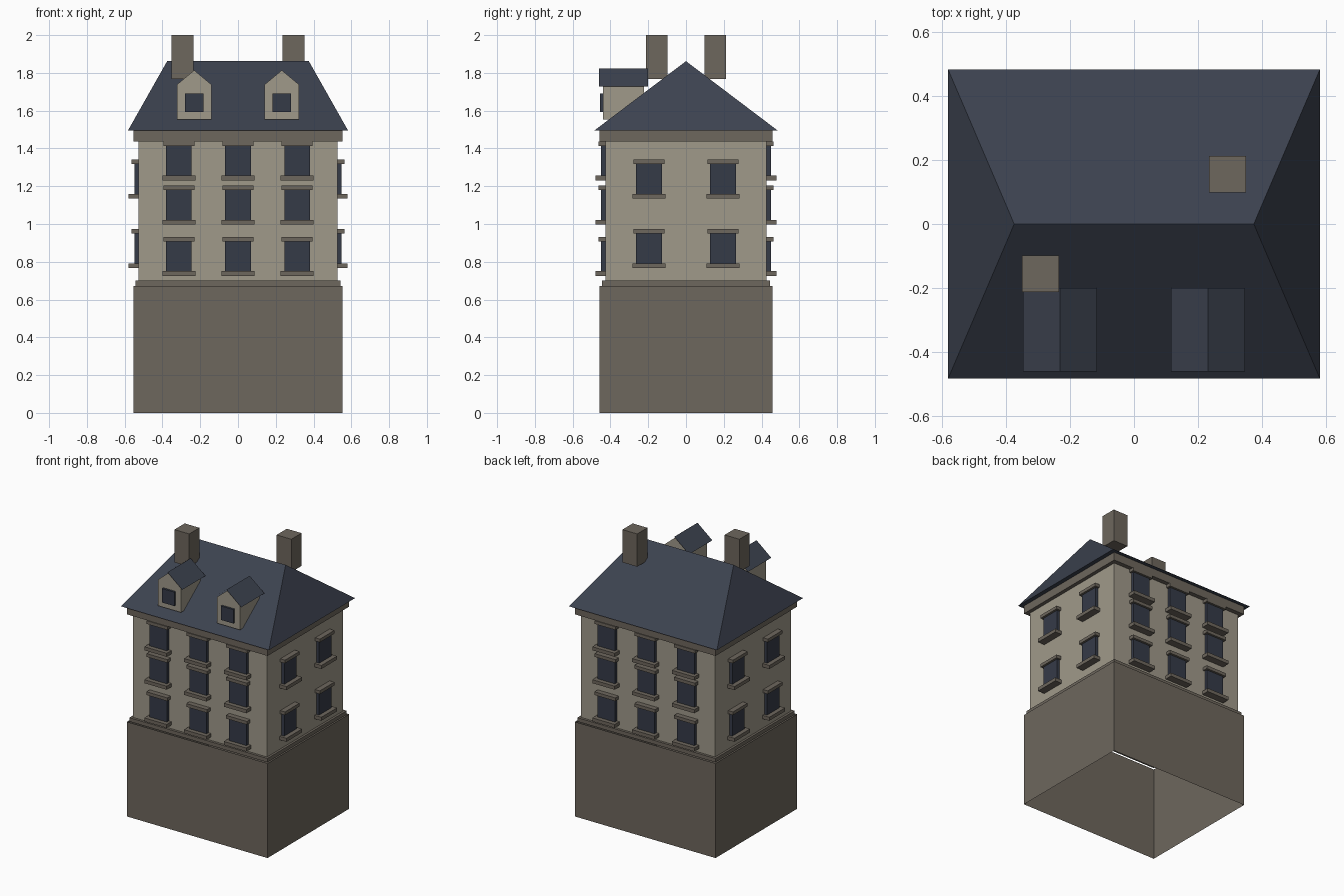
import bpy

if "Cube" in bpy.data.objects:
    bpy.data.objects.remove(bpy.data.objects["Cube"], do_unlink=True)


def material(name, rgb):
    m = bpy.data.materials.new(name)
    m.use_nodes = True
    m.diffuse_color = (*rgb, 1)
    bsdf = m.node_tree.nodes["Principled BSDF"]
    bsdf.inputs["Base Color"].default_value = (*rgb, 1)
    bsdf.inputs["Roughness"].default_value = 0.9
    return m


PLASTER = material("pale plaster", (0.35, 0.32, 0.255))
STONE = material("brown stone", (0.155, 0.135, 0.11))
SLATE = material("blue slate", (0.045, 0.054, 0.078))
GLASS = material("dark glass", (0.036, 0.043, 0.064))


def build(name, verts, faces, mat):
    mesh = bpy.data.meshes.new(name)
    mesh.from_pydata(verts, [], faces)
    mesh.materials.append(mat)
    ob = bpy.data.objects.new(name, mesh)
    bpy.context.collection.objects.link(ob)
    return ob


SIDES = [(0, 1, 5, 4), (1, 2, 6, 5), (2, 3, 7, 6), (3, 0, 4, 7)]
CAPS = [(3, 2, 1, 0), (4, 5, 6, 7)]


def box(name, xs, ys, zs, mat, capped=True):
    x0, x1 = sorted(xs)
    y0, y1 = sorted(ys)
    verts = [(x, y, z) for z in zs
             for x, y in ((x0, y0), (x1, y0), (x1, y1), (x0, y1))]
    return build(name, verts, SIDES + (CAPS if capped else []), mat)


def block(name, hx, hy, z0, z1, mat, capped=True):
    return box(name, (-hx, hx), (-hy, hy), (z0, z1), mat, capped)


# Main masses: the base is an open shell
WALL_X, WALL_Y = 0.527, 0.427
block("base", 0.553, 0.458, 0, 0.673, STONE, capped=False)
block("base_band", 0.543, 0.445, 0.673, 0.7, STONE)
block("walls", WALL_X, WALL_Y, 0.67, 1.44, PLASTER)
block("cornice", 0.553, 0.458, 1.437, 1.495, STONE)

# Hipped roof
RX, RY, EAVE, RIDGE, RIDGE_X = 0.582, 0.484, 1.496, 1.862, 0.375
build("main_roof",
      [(-RX, -RY, EAVE), (RX, -RY, EAVE), (RX, RY, EAVE), (-RX, RY, EAVE),
       (-RIDGE_X, 0, RIDGE), (RIDGE_X, 0, RIDGE)],
      [(0, 1, 5, 4), (1, 2, 5), (2, 3, 4, 5), (3, 0, 4), (3, 2, 1, 0)], SLATE)


# Windows: glass panel, sill and lintel standing out from the wall
def window(side, sign, across, z):
    parts = (("glass", 0.068, z, z + 0.158, 0.022, GLASS),
             ("sill", 0.088, z - 0.025, z, 0.053, STONE),
             ("lintel", 0.082, z + 0.158, z + 0.181, 0.037, STONE))
    for part, half, z0, z1, depth, mat in parts:
        span = (across - half, across + half)
        wall = WALL_Y if side in ("front", "back") else WALL_X
        out = (sign * (wall - 0.01), sign * (wall + depth))
        xs, ys = (span, out) if wall == WALL_Y else (out, span)
        box(f"{side}_window_{part}", xs, ys, (z0, z1), mat)


for side, sign in (("front", -1), ("back", 1)):
    for z in (0.75, 1.022, 1.256):
        for x in (-0.313, 0, 0.313):
            window(side, sign, x, z)
for side, sign in (("right", -1), ("left", 1)):
    for z in (0.792, 1.16):
        for y in (-0.196, 0.196):
            window(side, sign, y, z)


# Dormers: gabled body, two thin roof slopes and a small window
def dormer(label, cx):
    profile = [(-0.091, 1.553), (0.091, 1.553), (0.091, 1.738),
               (0, 1.814), (-0.091, 1.738)]
    verts = [(cx + x, y, z) for y in (-0.439, -0.222) for x, z in profile]
    faces = [(i, i + 5, (i + 1) % 5 + 5, (i + 1) % 5) for i in range(5)]
    faces = [f[::-1] for f in faces]
    build(label + "_dormer", verts,
          faces + [(0, 1, 2, 3, 4), (9, 8, 7, 6, 5)], PLASTER)
    eaves = [(cx + x, y, z) for y in (-0.461, -0.2)
             for x, z in ((-0.116, 1.729), (0, 1.823), (0.116, 1.729))]
    build(label + "_dormer_roof", eaves, [(0, 1, 4, 3), (1, 2, 5, 4)], SLATE)
    box(label + "_dormer_window", (cx - 0.049, cx + 0.049),
        (-0.454, -0.43), (1.593, 1.692), GLASS)


dormer("right", -0.232)
dormer("left", 0.232)

# Chimneys on opposite slopes
for label, s in (("right", -1), ("left", 1)):
    box(label + "_chimney", (s * 0.235, s * 0.351), (s * 0.098, s * 0.213),
        (1.767, 2.0), STONE)
